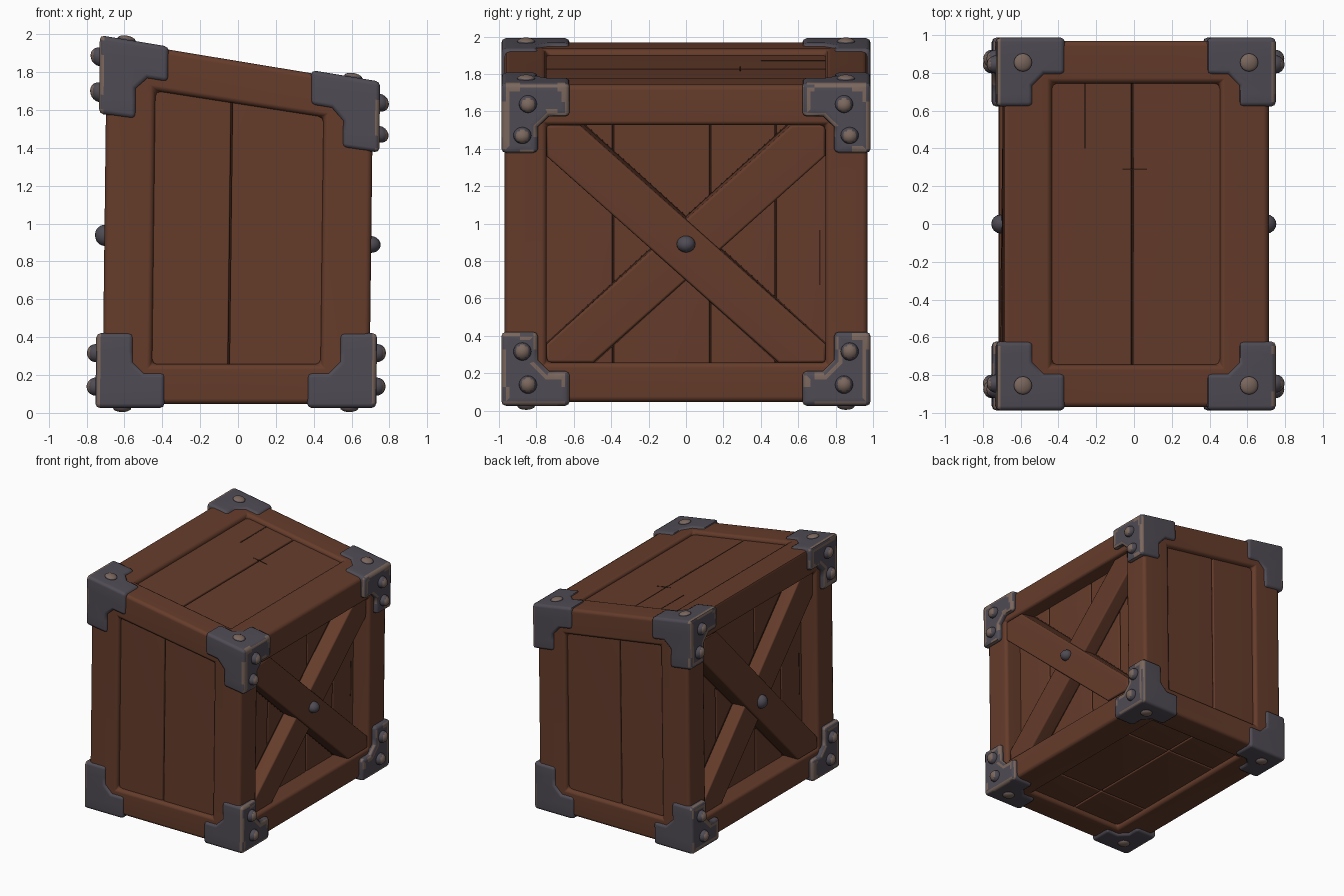
import bpy, bmesh, math, random
from mathutils import Matrix, Vector

random.seed(4)
cube = bpy.data.objects.get("Cube")
if cube:
    bpy.data.objects.remove(cube, do_unlink=True)


def material(name, rgb):
    m = bpy.data.materials.new(name)
    m.use_nodes = True
    col = (*rgb, 1)
    m.diffuse_color = col
    bsdf = next(n for n in m.node_tree.nodes if n.type == 'BSDF_PRINCIPLED')
    bsdf.inputs["Base Color"].default_value = col
    bsdf.inputs["Roughness"].default_value = 0.8
    return m


WOOD = material("brown wood", (0.13, 0.045, 0.024))
DARK = material("dark groove", (0.04, 0.014, 0.008))
IRON = material("grey iron", (0.079, 0.07, 0.089))
WORN = material("worn edge", (0.195, 0.135, 0.11))


def cells(bm, axes, keep=lambda i: True):
    """Outer skin of the kept cells of a box grid."""
    n = [len(a) - 1 for a in axes]
    kept = {(i, j, k) for i in range(n[0]) for j in range(n[1]) for k in range(n[2])
            if keep((i, j, k))}
    verts = {}
    faces = []

    def vert(idx):
        if idx not in verts:
            verts[idx] = bm.verts.new([axes[d][idx[d]] for d in range(3)])
        return verts[idx]

    for c in sorted(kept):
        for d in range(3):
            u, v = (d + 1) % 3, (d + 2) % 3
            for s in (0, 1):
                near = list(c)
                near[d] += 2 * s - 1
                if tuple(near) in kept:
                    continue
                ring = []
                for du, dv in ((0, 0), (1, 0), (1, 1), (0, 1)):
                    p = list(c)
                    p[d] += s
                    p[u] += du
                    p[v] += dv
                    ring.append(vert(tuple(p)))
                faces.append(bm.faces.new(ring if s else ring[::-1]))
    bmesh.ops.recalc_face_normals(bm, faces=faces)


def prism(bm, outline, x0, x1):
    """Extrude a (y, z) outline along x."""
    a = [bm.verts.new((x0, y, z)) for y, z in outline]
    f = bm.faces.new(a)
    ext = bmesh.ops.extrude_face_region(bm, geom=[f])["geom"]
    bmesh.ops.translate(bm, vec=(x1 - x0, 0, 0),
                        verts=[g for g in ext if isinstance(g, bmesh.types.BMVert)])
    bmesh.ops.recalc_face_normals(bm, faces=bm.faces[:])


def round_edges(bm, width, segments=2):
    bm.normal_update()
    edges = [e for e in bm.edges if e.is_manifold and e.calc_face_angle() > 1]
    bmesh.ops.bevel(bm, geom=edges, offset=width, segments=segments, profile=0.5,
                    affect='EDGES', clamp_overlap=True)
    bm.normal_update()


def finish(name, bm, *mats):
    """Lean the upper half into the crate's slanted shape and make the object."""
    for v in bm.verts:
        t = min(max((v.co.z - 0.4) / 1.45, 0), 1)
        v.co.z -= 0.165 * v.co.x * t * t * (3 - 2 * t)
        v.co.x += 0.012 * (v.co.z - 1)
    bmesh.ops.recalc_face_normals(bm, faces=bm.faces[:])
    me = bpy.data.meshes.new(name)
    bm.to_mesh(me)
    bm.free()
    for m in mats:
        me.materials.append(m)
    me.shade_smooth()
    me.set_sharp_from_angle(angle=math.radians(50))
    ob = bpy.data.objects.new(name, me)
    bpy.context.collection.objects.link(ob)
    ob.modifiers.new("even_shading", 'WEIGHTED_NORMAL').keep_sharp = True


# Opening sizes inside the frame, and how far planks tuck under it
X, Y, ZLO, ZHI = 0.445, 0.745, 0.257, 1.632
TUCK = 0.03
XS, YS, ZS = (X + TUCK, Y + TUCK, (ZLO - TUCK, ZHI + TUCK))
GAP = 0.004

# Frame: lattice of posts and rails
bm = bmesh.new()
cells(bm, [(-0.705, -X, X, 0.705), (-0.97, -Y, Y, 0.97), (0.047, ZLO, ZHI, 1.857)],
      lambda i: i.count(1) <= 1)
round_edges(bm, 0.028)
finish("frame", bm, WOOD)

# Dark core seen through the gaps
bm = bmesh.new()
cells(bm, [(-0.54, 0.54), (-0.91, 0.91), (0.11, 1.8)])
finish("core", bm, DARK)


def planks(name, xs, ys, zs):
    """Planks between the listed cuts, with a gap round each one."""
    bm = bmesh.new()
    for x in zip(xs, xs[1:]):
        for y in zip(ys, ys[1:]):
            for z in zip(zs, zs[1:]):
                cells(bm, [(a + GAP, b - GAP) for a, b in (x, y, z)])
    round_edges(bm, 0.008, 1)
    finish(name, bm, WOOD)


planks("top_planks", (-XS, -0.02, XS), (-YS, YS), (1.75, 1.83))
planks("bottom_planks", (-XS, 0, XS), (-YS, -0.42, 0.42, YS), (0.083, 0.16))
planks("front_planks", (-XS, -0.04, XS), (-0.94, -0.86), ZS)
planks("back_planks", (-XS, -0.04, XS), (0.86, 0.94), ZS)


def brace_outline(wide, flip):
    """Diagonal board, slightly crooked, cut off by the opening."""
    pts = [(-Y, ZHI), (-Y + 0.18 + wide, ZHI), (Y, ZLO + 0.1 + wide),
           (Y, ZLO), (Y - 0.25 - wide, ZLO), (-Y, ZHI - 0.18 - wide)]
    return [(y * flip, z) for y, z in pts]


def rivet(bm, spot, axis, radius, flat=1.0):
    scale = [1, 1, 1]
    scale[axis] = flat
    new = bmesh.ops.create_uvsphere(
        bm, u_segments=16, v_segments=10, radius=radius,
        matrix=Matrix.Translation(spot) @ Matrix.Diagonal((*scale, 1)))["verts"]
    bm.normal_update()
    # worn crown, dark rim
    for f in {f for v in new for f in v.link_faces}:
        f.material_index = int(abs(f.normal[axis]) > 0.62)


# Left and right sides: deep planks, crossed braces and a centre stud
for side, s, stud_z in (("left", 1, 0.925), ("right", -1, 0.905)):
    cuts = sorted(s * y for y in (-YS, -0.39, 0.13, 0.48, YS))
    planks(side + "_planks", sorted((s * 0.48, s * 0.56)), cuts, ZS)
    for label, flip, top in (("under", -s, 0.675), ("over", s, 0.7)):
        bm = bmesh.new()
        prism(bm, brace_outline(0, flip), s * 0.5, s * top)
        round_edges(bm, 0.014)
        finish(f"{side}_{label}_brace", bm, WOOD)
        bm = bmesh.new()
        prism(bm, brace_outline(0.01, flip), s * 0.551, s * 0.559)
        finish(f"{side}_{label}_brace_groove", bm, DARK)
    bm = bmesh.new()
    rivet(bm, (s * 0.705, 0, stud_z), 0, 0.05)
    finish(side + "_centre_stud", bm, IRON, IRON)

# Cracks in the planks
bm = bmesh.new()
cells(bm, [(-0.275, -0.265), (0.4, Y), (1.819, 1.828)])
cells(bm, [(-0.07, 0.06), (0.285, 0.293), (1.819, 1.828)])
for s in (1, -1):
    for y, z0, z1 in ((-0.31, 1.26, 1.38), (0.71, 0.68, 1.0)):
        cells(bm, [sorted((s * 0.549, s * 0.558)), sorted((s * y, s * (y + 0.01))), (z0, z1)])
finish("plank_cracks", bm, DARK)

# Corner brackets with studs
for sx, side in ((1, "left"), (-1, "right")):
    for sy, end in ((1, "back"), (-1, "front")):
        for sz, level in ((1, "top"), (-1, "bottom")):
            name = f"{level}_{end}_{side}"
            corner = Vector((0.742 * sx, 0.987 * sy, 1.873 if sz > 0 else 0.026))
            bm = bmesh.new()
            cells(bm, [(0, 0.195, 0.365), (0, 0.195, 0.365), (0, 0.185, 0.395)],
                  lambda i: sum(i) <= 1)
            bmesh.ops.dissolve_limit(bm, angle_limit=0.01, verts=bm.verts[:], edges=bm.edges[:])
            bm.normal_update()
            inner = [e for e in bm.edges if e.calc_face_angle_signed() < -0.5]
            bmesh.ops.bevel(bm, geom=inner, offset=0.06, segments=1, profile=0.5,
                            affect='EDGES')
            round_edges(bm, 0.024)
            # patchy wear on the edges round the side plate
            plate = [f for f in bm.faces if f.normal.x < -0.97 and f.calc_center_median().x < 0.01]
            rim = bmesh.ops.inset_region(bm, faces=plate, thickness=0.02, use_even_offset=True)
            rim = rim["faces"] + [f for f in bm.faces if 0.3 < -f.normal.x < 0.97]
            for f in rim:
                f.material_index = 1
            for axis in ((0, 1, 0), (0, 0, 1)):
                for cut in (0.1, 0.3):
                    bmesh.ops.bisect_plane(bm, geom=bm.verts[:] + bm.edges[:] + bm.faces[:],
                                           plane_co=Vector(axis) * cut, plane_no=axis)
            for f in bm.faces:
                if f.material_index and random.random() < 0.45:
                    f.material_index = 0
            for v in bm.verts:
                v.co = corner - Vector((v.co.x * sx, v.co.y * sy, v.co.z * sz))
            finish(name + "_bracket", bm, IRON, WORN)

            bm = bmesh.new()
            for y, drop in ((0.845, 0.113), (0.875, 0.29)):
                rivet(bm, (corner.x, y * sy, corner.z - drop * sz), 0, 0.048)
            rivet(bm, (0.6 * sx, 0.855 * sy, corner.z), 2, 0.048, 0.45)
            finish(name + "_studs", bm, IRON, WORN)
